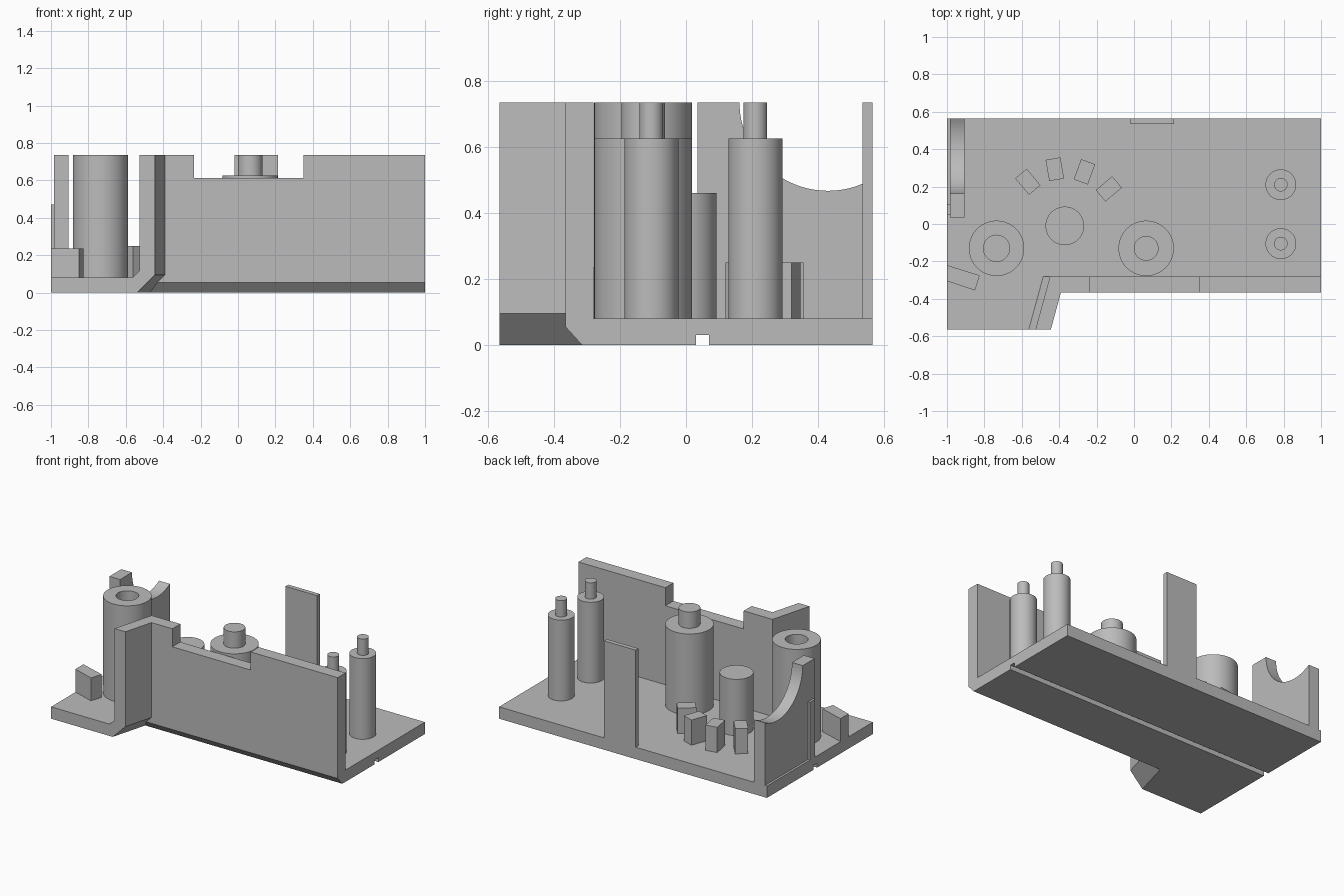
import bpy, bmesh, math
from mathutils import Vector, Matrix

cube = bpy.data.objects.get("Cube")
if cube:
    bpy.data.objects.remove(cube, do_unlink=True)

grey = bpy.data.materials.new("plain grey")
grey.use_nodes = True
grey.diffuse_color = (0.5, 0.5, 0.5, 1)
grey.node_tree.nodes["Principled BSDF"].inputs["Base Color"].default_value = (0.5, 0.5, 0.5, 1)

BASE, TOP, SHOULDER = 0.08, 0.735, 0.625
SUNK = BASE - 0.02  # parts sink slightly into the plate


def finish(name, bm):
    bmesh.ops.recalc_face_normals(bm, faces=bm.faces)
    mesh = bpy.data.meshes.new(name)
    bm.to_mesh(mesh)
    bm.free()
    mesh.materials.append(grey)
    obj = bpy.data.objects.new(name, mesh)
    bpy.context.collection.objects.link(obj)
    return obj


def loft(name, start, end):
    """Solid between two matching outlines."""
    bm = bmesh.new()
    a = [bm.verts.new(p) for p in start]
    b = [bm.verts.new(p) for p in end]
    bm.faces.new(a)
    bm.faces.new(b[::-1])
    for i in range(len(a)):
        j = (i + 1) % len(a)
        bm.faces.new((a[i], a[j], b[j], b[i]))
    return finish(name, bm)


def prism(name, outline, axis, lo, hi):
    """Extrude a 2D outline along the given axis."""
    def place(p, d):
        return {"x": (d, *p), "y": (p[0], d, p[1]), "z": (*p, d)}[axis]
    return loft(name, [place(p, lo) for p in outline], [place(p, hi) for p in outline])


def box(name, x, y, z):
    return prism(name, [(x[0], y[0]), (x[1], y[0]), (x[1], y[1]), (x[0], y[1])], "z", *z)


def lathe(name, profile, x, y):
    """Turn a (radius, height) profile about a vertical axis."""
    bm = bmesh.new()
    verts = [bm.verts.new((r, 0, z)) for r, z in profile]
    edges = [bm.edges.new(pair) for pair in zip(verts, verts[1:])]
    bmesh.ops.spin(bm, geom=verts + edges, cent=(0, 0, 0), axis=(0, 0, 1),
                   angle=math.tau, steps=64, use_duplicate=False)
    bmesh.ops.remove_doubles(bm, verts=bm.verts, dist=1e-4)
    obj = finish(name, bm)
    obj.location = (x, y, 0)
    bpy.ops.object.select_all(action="DESELECT")
    obj.select_set(True)
    bpy.context.view_layer.objects.active = obj
    bpy.ops.object.shade_smooth_by_angle(angle=math.radians(30))
    return obj


def stepped_post(name, x, y, radius, pin):
    return lathe(name, [(0, SUNK), (radius, SUNK), (radius, SHOULDER),
                        (pin, SHOULDER), (pin, TOP), (0, TOP)], x, y)


# Base plate with a groove underneath and a chamfered front edge
base = prism("base_plate", [(-0.315, 0), (0.03, 0), (0.03, 0.03), (0.07, 0.03), (0.07, 0),
                            (0.565, 0), (0.565, BASE), (-0.365, BASE), (-0.365, 0.055)],
             "x", -1, 1)

# Front extension with its slanted side wall, foot fillet and lower chamfer
section = [(-1, 0), (-0.54, 0), (-0.445, 0.095), (-0.445, TOP), (-0.527, TOP),
           (-0.527, 0.115), (-0.563, BASE), (-1, BASE)]
extension = loft("front_extension_and_slanted_wall",
                 [(x, -0.565, z) for x, z in section],
                 [(x if x == -1 else x + 0.078, -0.28, z) for x, z in section])

# Front wall with a dropped section
prism("front_wall", [(-0.43, SUNK), (1, SUNK), (1, TOP), (0.35, TOP), (0.35, 0.613),
                     (-0.235, 0.613), (-0.235, TOP), (-0.43, TOP)], "y", -0.365, -0.28)

# Left wall with a round cradle, and its outer rib
cy, cr = 0.43, 0.268
a0, a1 = math.pi, math.tau - math.acos((0.565 - cy) / cr)
arc = [(cy + cr * math.cos(a0 + (a1 - a0) * i / 32), TOP + cr * math.sin(a0 + (a1 - a0) * i / 32))
       for i in range(33)]
cradle = prism("left_cradle_wall", [(0.565, SUNK), (0.035, SUNK), (0.035, TOP)] + arc,
               "x", -0.985, -0.905)
for poly in cradle.data.polygons:
    poly.use_smooth = abs(poly.normal.x) < 0.5
cradle.data.set_sharp_from_angle(angle=math.radians(30))
box("cradle_rib", (-1, -0.98), (0.05, 0.105), (SUNK, 0.47))

# Back tab
box("back_tab", (-0.02, 0.215), (0.535, 0.565), (SUNK, TOP))

# Posts
lathe("hollow_post", [(0, SUNK), (0.148, SUNK), (0.148, TOP), (0.07, TOP),
                      (0.07, 0.45), (0, 0.45)], -0.735, -0.13)
stepped_post("large_stepped_post", 0.065, -0.13, 0.148, 0.066)
for name, y in (("front_right_post", -0.105), ("back_right_post", 0.21)):
    stepped_post(name, 0.785, y, 0.082, 0.036)
hub = Vector((-0.37, -0.01, 0))
lathe("short_post", [(0, SUNK), (0.103, SUNK), (0.103, 0.46), (0, 0.46)], hub.x, hub.y)

# Ring of four blocks around the short post
for i, angle in enumerate((130, 100, 70, 40)):
    block = box(f"ring_block_{i + 1}", (0.25, 0.365), (-0.04, 0.04), (SUNK, 0.25))
    block.matrix_world = Matrix.Translation(hub) @ Matrix.Rotation(math.radians(angle), 4, "Z")

# Angled stop at the front left corner
prism("angled_stop", [(-1, -0.22), (-0.825, -0.275), (-0.85, -0.355), (-1, -0.305)],
      "z", SUNK, 0.235)
